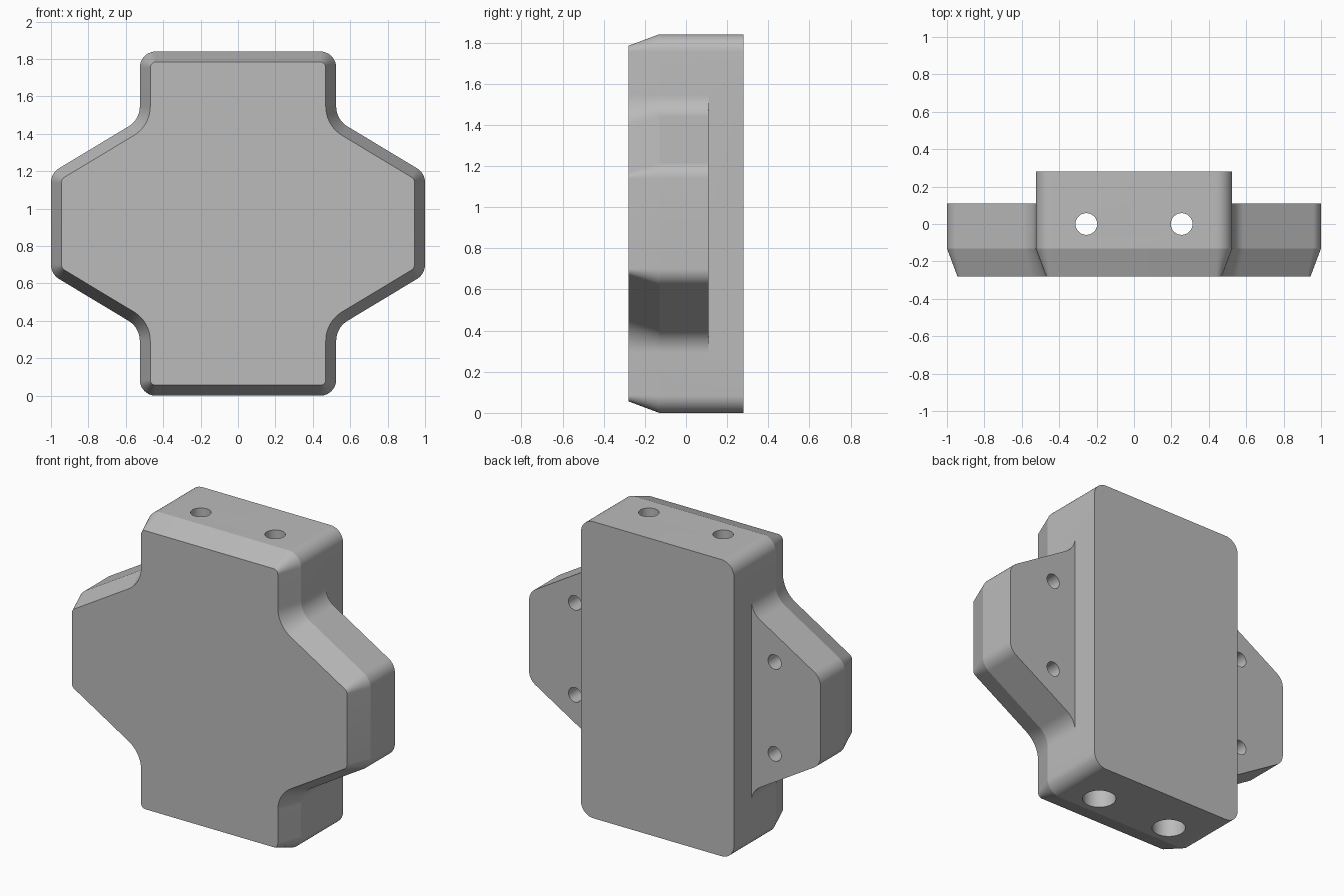
import bpy
import bmesh
import math
from mathutils import Vector, Matrix

cube = bpy.data.objects.get("Cube")
if cube:
    bpy.data.objects.remove(cube, do_unlink=True)

HEIGHT, BLOCK_X = 1.84, 0.525
FRONT, BEVEL_END, WING_BACK, BACK = -0.28, -0.13, 0.11, 0.28
INSET, STEPS = 0.056, 10

grey = bpy.data.materials.new("plain grey")
grey.use_nodes = True
grey.diffuse_color = (0.5, 0.5, 0.5, 1)
grey.node_tree.nodes["Principled BSDF"].inputs["Base Color"].default_value = grey.diffuse_color


def rounded_outline(corners):
    """Fillet (x, z, radius) corners; return point and outward normal pairs."""
    result = []
    count = len(corners)
    for i, (x, z, r) in enumerate(corners):
        p = Vector((x, z))
        before = (p - Vector(corners[i - 1][:2])).normalized()
        after = (Vector(corners[(i + 1) % count][:2]) - p).normalized()
        n0, n1 = Vector((before.y, -before.x)), Vector((after.y, -after.x))
        side = 1 if before.x * after.y - before.y * after.x > 0 else -1
        centre = p - side * r * (n0 + n1) / (1 + n0.dot(n1))
        for k in range(STEPS + 1):
            n = n0.slerp(n1, k / STEPS)
            result.append((centre + side * r * n, n))
    return result


# Cross-shaped outline: one quarter mirrored to all four
quarter = [(1.0, 1.19, 0.09), (BLOCK_X, 1.476, 0.125), (BLOCK_X, HEIGHT, 0.085)]
right = [(x, HEIGHT - z, r) for x, z, r in reversed(quarter)] + quarter
outline = rounded_outline(right + [(-x, z, r) for x, z, r in reversed(right)])

# Body: bevelled front, shallow wings and a deeper central block
bm = bmesh.new()


def ring(y, inset=0):
    return [bm.verts.new((p.x - n.x * inset, y, p.y - n.y * inset)) for p, n in outline]


front, middle, rear = ring(FRONT, INSET), ring(BEVEL_END), ring(WING_BACK)
total = len(outline)
bm.faces.new(front)
for a, b in ((front, middle), (middle, rear)):
    for i in range(total):
        j = (i + 1) % total
        bm.faces.new((a[i], a[j], b[j], b[i]))

block = [i for i in range(total) if abs(outline[i][0].x) < BLOCK_X + 1e-4]
back = {i: bm.verts.new((rear[i].co.x, BACK, rear[i].co.z)) for i in block}
bm.faces.new([back[i] for i in block])
for a, b in zip(block, block[1:] + block[:1]):
    bm.faces.new((rear[a], rear[b], back[b], back[a]))
    gap = (b - a) % total
    if gap > 1:  # flat back of a wing
        bm.faces.new([rear[(a + k) % total] for k in range(gap + 1)])
bmesh.ops.recalc_face_normals(bm, faces=bm.faces)

mesh = bpy.data.meshes.new("body")
bm.to_mesh(mesh)
bm.free()
body = bpy.data.objects.new("body", mesh)
bpy.context.collection.objects.link(body)
mesh.materials.append(grey)


def drill(start, end, radius):
    """Cut a round hole through the body."""
    start, end = Vector(start), Vector(end)
    axis = end - start
    turn = axis.to_track_quat("Z", "Y").to_matrix().to_4x4()
    hole = bmesh.new()
    bmesh.ops.create_cone(hole, cap_ends=True, segments=36, radius1=radius, radius2=radius,
                          depth=axis.length, matrix=Matrix.Translation((start + end) / 2) @ turn)
    data = bpy.data.meshes.new("hole_cutter")
    hole.to_mesh(data)
    hole.free()
    data.materials.append(grey)
    cutter = bpy.data.objects.new("hole_cutter", data)
    cutter.hide_render = True
    bpy.context.collection.objects.link(cutter)
    cut = body.modifiers.new("hole", "BOOLEAN")
    cut.operation, cut.solver, cut.object = "DIFFERENCE", "EXACT", cutter
    bpy.ops.object.modifier_apply(modifier=cut.name)
    bpy.data.objects.remove(cutter, do_unlink=True)


bpy.ops.object.select_all(action="DESELECT")
bpy.context.view_layer.objects.active = body
body.select_set(True)

for s in (-1, 1):
    # Long bolt holes, wider at the bottom
    drill((s * 0.255, 0, -0.1), (s * 0.255, 0, HEIGHT + 0.1), 0.058)
    drill((s * 0.255, 0, -0.1), (s * 0.255, 0, 0.6), 0.094)
    # Blind screw holes in the back of each wing
    for dz in (-0.285, 0.285):
        z = HEIGHT / 2 + dz
        drill((s * 0.685, WING_BACK + 0.1, z), (s * 0.685, WING_BACK - 0.25, z), 0.045)

bpy.ops.object.shade_smooth_by_angle(angle=math.radians(16))
